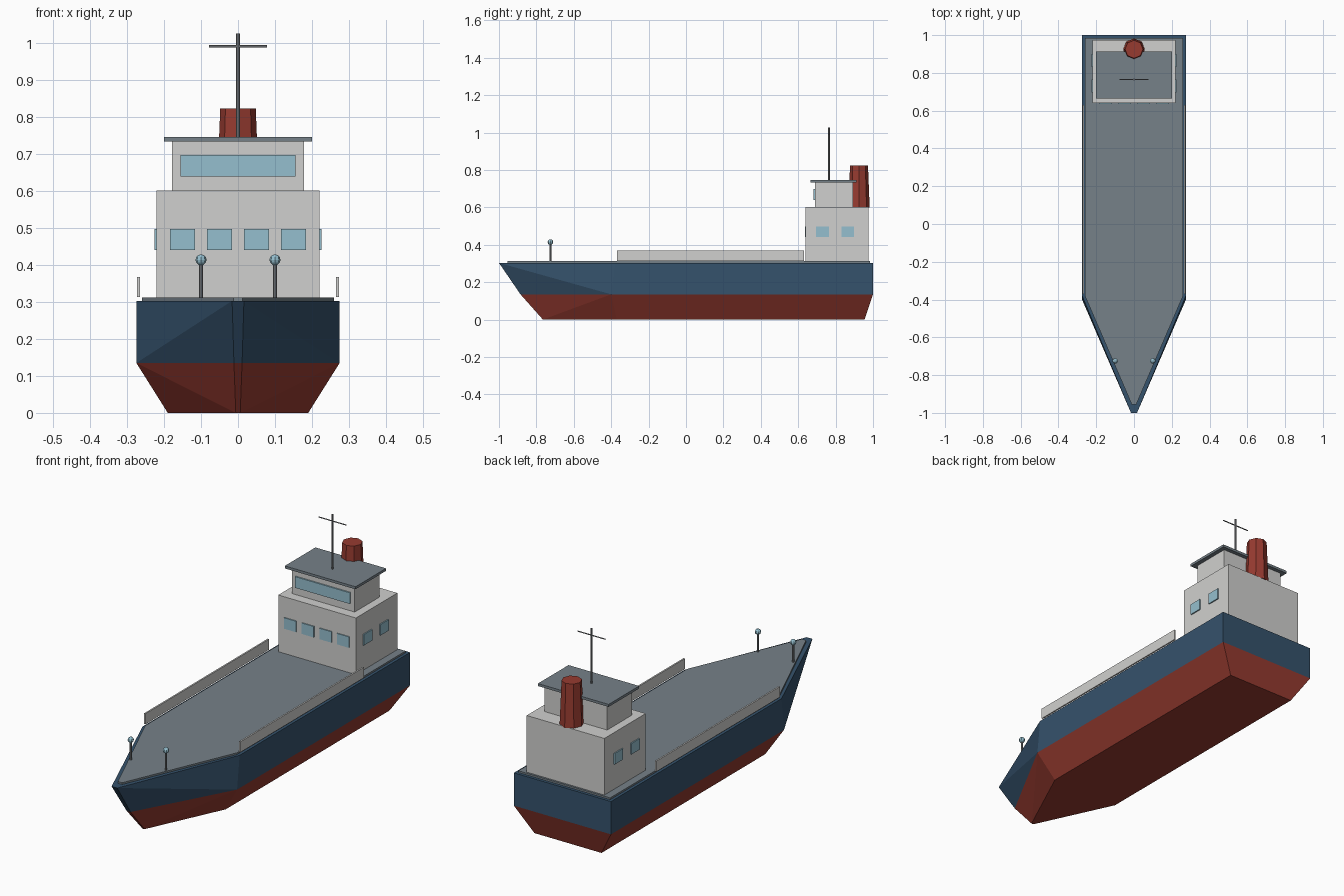
import bpy, bmesh
from mathutils import Vector

if "Cube" in bpy.data.objects:
    bpy.data.objects.remove(bpy.data.objects["Cube"], do_unlink=True)


def material(name, rgb):
    m = bpy.data.materials.new(name)
    m.use_nodes = True
    m.diffuse_color = (*rgb, 1)
    m.node_tree.nodes["Principled BSDF"].inputs["Base Color"].default_value = (*rgb, 1)
    return m


BLUE = material("hull blue", (0.036, 0.085, 0.15))
RED = material("red paint", (0.31, 0.044, 0.03))
WHITE = material("off white", (0.63, 0.63, 0.62))
DECK = material("deck grey", (0.18, 0.22, 0.25))
GLASS = material("window glass", (0.30, 0.52, 0.62))
STEEL = material("mast grey", (0.22, 0.23, 0.24))


def finish(name, bm, *mats):
    bmesh.ops.recalc_face_normals(bm, faces=bm.faces)
    mesh = bpy.data.meshes.new(name)
    bm.to_mesh(mesh)
    bm.free()
    for m in mats:
        mesh.materials.append(m)
    ob = bpy.data.objects.new(name, mesh)
    bpy.context.collection.objects.link(ob)
    return ob


def box(name, lo, hi, mat):
    bm = bmesh.new()
    bmesh.ops.create_cube(bm, size=1)
    lo, hi = Vector(lo), Vector(hi)
    for v in bm.verts:
        v.co = (lo + hi) / 2 + v.co * (hi - lo)
    return finish(name, bm, mat)


def tube(name, start, end, r1, r2, sides, mat):
    start, end = Vector(start), Vector(end)
    bm = bmesh.new()
    bmesh.ops.create_cone(bm, cap_ends=True, segments=sides, radius1=r1,
                          radius2=r2, depth=(end - start).length)
    turn = (end - start).to_track_quat('Z', 'Y')
    for v in bm.verts:
        v.co = (start + end) / 2 + turn @ v.co
    return finish(name, bm, mat)


def outline(bm, half_width, stern, shoulder, bow, bow_half, z):
    pts = [(half_width, stern), (half_width, shoulder), (bow_half, bow),
           (-bow_half, bow), (-half_width, shoulder), (-half_width, stern)]
    return [bm.verts.new((x, y, z)) for x, y in pts]


# Hull: keel, waterline and gunwale outlines joined by plating
bm = bmesh.new()
keel = outline(bm, 0.19, 0.955, -0.37, -0.765, 0.006, 0)
water = outline(bm, 0.275, 1, -0.40, -0.885, 0.011, 0.135)
gunwale = outline(bm, 0.275, 1, -0.38, -1, 0.016, 0.303)
bm.faces.new(keel).material_index = 1
bm.faces.new(gunwale)
for low, high, paint in ((keel, water, 1), (water, gunwale, 0)):
    for i in range(6):
        j = (i + 1) % 6
        a, b, c, d = low[i], low[j], high[j], high[i]
        if i == 1 or i == 3:
            # Bow plating folds along a diagonal from the waterline shoulder
            shoulder_first = (i == 1) == (paint == 0)
            tris = ((a, b, c), (a, c, d)) if shoulder_first else ((a, b, d), (b, c, d))
        else:
            tris = ((a, b, c, d),)
        for t in tris:
            bm.faces.new(t).material_index = paint
finish("hull", bm, BLUE, RED)

# Deck slab
bm = bmesh.new()
bottom = outline(bm, 0.26, 0.985, -0.38, -0.955, 0.012, 0.30)
top = outline(bm, 0.26, 0.985, -0.38, -0.955, 0.012, 0.312)
bm.faces.new(bottom)
bm.faces.new(top)
for i in range(6):
    j = (i + 1) % 6
    bm.faces.new((bottom[i], bottom[j], top[j], top[i]))
finish("deck", bm, DECK)

# Superstructure
box("deckhouse", (-0.22, 0.64, 0.31), (0.22, 0.975, 0.602), WHITE)
box("bridge", (-0.178, 0.69, 0.60), (0.178, 0.892, 0.735), WHITE)
box("bridge_roof", (-0.20, 0.665, 0.734), (0.20, 0.912, 0.747), DECK)
box("bridge_window", (-0.155, 0.683, 0.64), (0.155, 0.691, 0.697), GLASS)
for i in range(4):
    x = -0.15 + 0.1 * i
    box(f"front_window_{i + 1}", (x - 0.034, 0.635, 0.441), (x + 0.034, 0.641, 0.497), GLASS)

# Paired parts on both sides
for side, s in (("left", 1), ("right", -1)):
    for i, y in enumerate((0.73, 0.865)):
        box(f"{side}_window_{i + 1}", (s * 0.222 - 0.004, y - 0.034, 0.441),
            (s * 0.222 + 0.004, y + 0.034, 0.497), GLASS)
    box(f"{side}_bulwark", (s * 0.269 - 0.004, -0.37, 0.314),
        (s * 0.269 + 0.004, 0.63, 0.368), WHITE)
    tube(f"{side}_lamp_post", (s * 0.1, -0.725, 0.31), (s * 0.1, -0.725, 0.41),
         0.005, 0.005, 8, STEEL)
    bm = bmesh.new()
    bmesh.ops.create_uvsphere(bm, u_segments=8, v_segments=6, radius=0.015)
    bmesh.ops.translate(bm, verts=bm.verts, vec=(s * 0.1, -0.725, 0.414))
    finish(f"{side}_lamp", bm, GLASS)

# Funnel and mast
tube("funnel", (0, 0.925, 0.60), (0, 0.925, 0.824), 0.057, 0.048, 8, RED)
tube("mast", (0, 0.765, 0.745), (0, 0.765, 1.027), 0.005, 0.005, 8, STEEL)
tube("mast_yard", (-0.078, 0.765, 0.992), (0.078, 0.765, 0.992), 0.003, 0.003, 6, STEEL)
